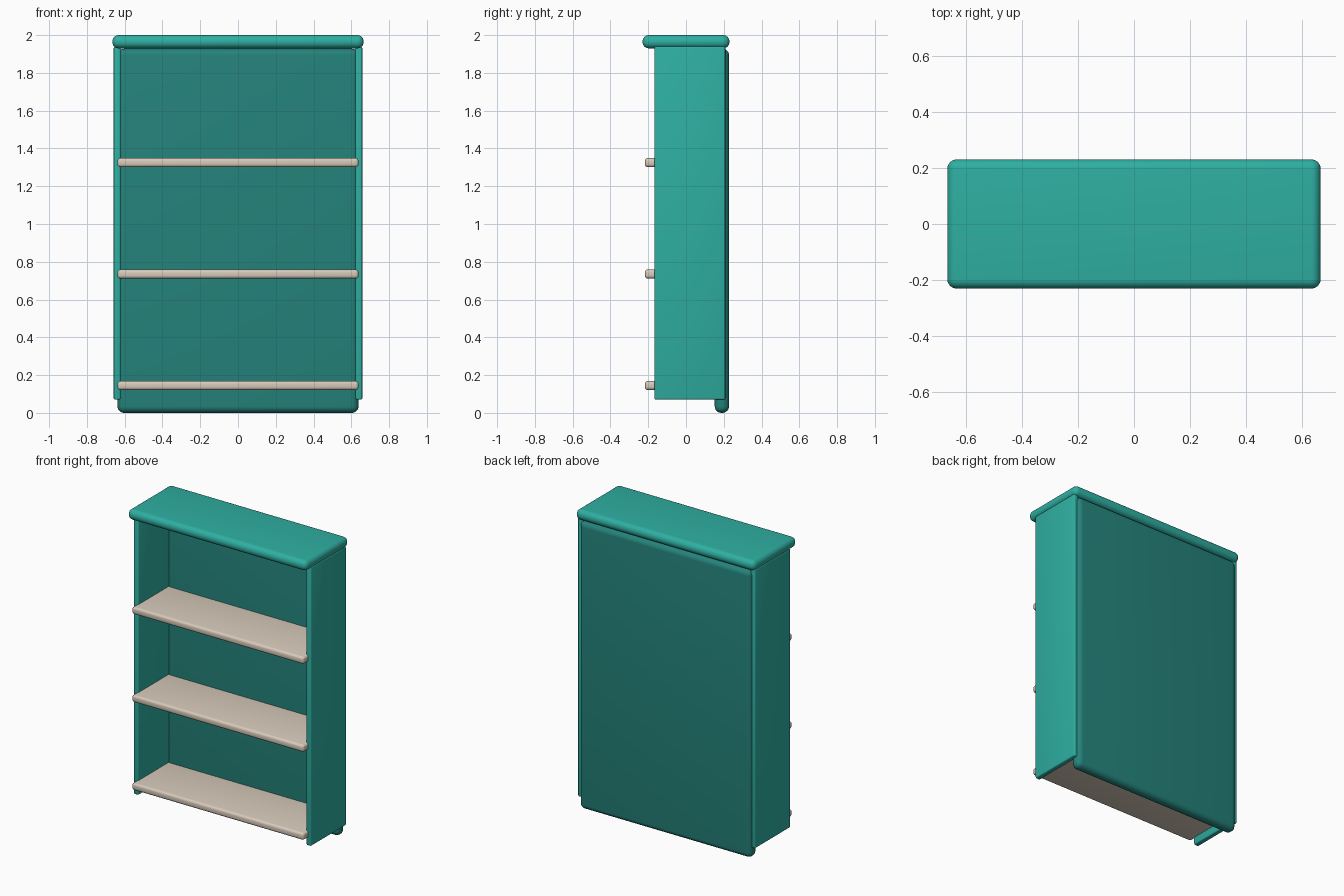
import bpy
import math

if "Cube" in bpy.data.objects:
    bpy.data.objects.remove(bpy.data.objects["Cube"])


def material(name, rgb):
    m = bpy.data.materials.new(name)
    m.diffuse_color = (*rgb, 1.0)
    m.use_nodes = True
    m.node_tree.nodes["Principled BSDF"].inputs["Base Color"].default_value = m.diffuse_color
    return m


TEAL = material("teal", (0.028, 0.429, 0.361))
DARK_TEAL = material("dark teal", (0.018, 0.227, 0.198))
CREAM = material("cream", (0.68, 0.59, 0.49))


def board(name, lo, hi, radius, segments, mat):
    """Box between two corners with rounded edges."""
    bpy.ops.mesh.primitive_cube_add(
        size=1, location=[(a + b) / 2 for a, b in zip(lo, hi)])
    ob = bpy.context.object
    ob.name = name
    ob.scale = [b - a for a, b in zip(lo, hi)]
    bpy.ops.object.transform_apply(location=False, rotation=False, scale=True)
    bevel = ob.modifiers.new("rounded_edges", "BEVEL")
    bevel.width = radius
    bevel.segments = segments
    bpy.ops.object.modifier_apply(modifier=bevel.name)
    ob.data.materials.append(mat)
    bpy.ops.object.shade_smooth_by_angle(angle=math.radians(35))
    return ob


# Overhanging top with a rounded rim
board("top_board", (-0.665, -0.23, 1.93), (0.665, 0.23, 2.0), 0.033, 6, TEAL)

# Back panel, reaching the floor
board("back_panel", (-0.638, 0.152, 0.0), (0.638, 0.228, 1.928), 0.035, 6, DARK_TEAL)

# Side panels
for side, s in (("left", -1), ("right", 1)):
    x0, x1 = sorted((s * 0.622, s * 0.658))
    board(side + "_side_panel", (x0, -0.167, 0.07), (x1, 0.208, 1.94), 0.008, 3, TEAL)

# Shelves, protruding past the side panels at the front
for i, z in enumerate((0.145, 0.735, 1.325)):
    board(f"shelf_{i + 1}", (-0.638, -0.218, z - 0.024), (0.638, 0.19, z + 0.024),
          0.016, 4, CREAM)
